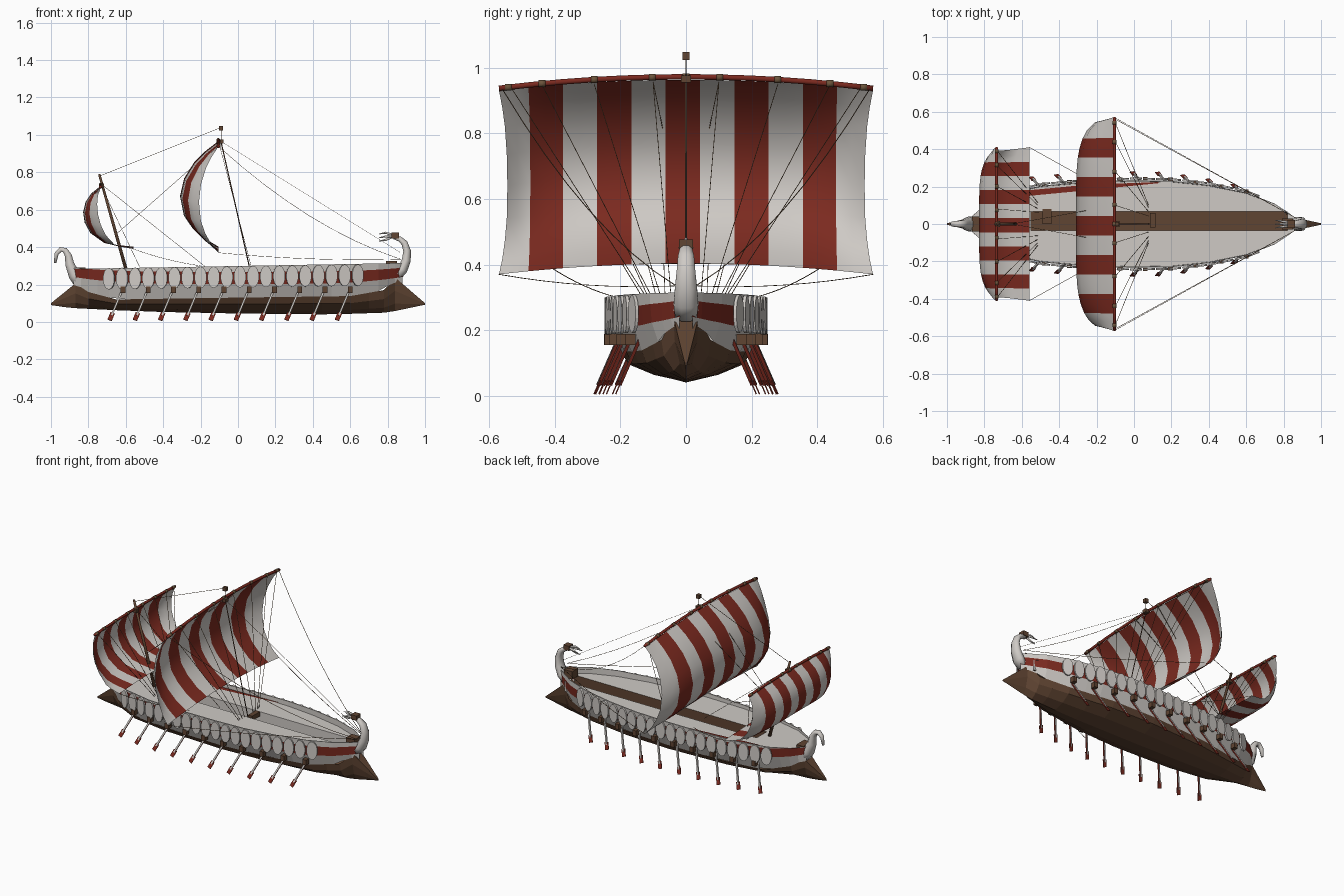
import bpy, bmesh, math
from mathutils import Vector, Matrix

cube = bpy.data.objects.get("Cube")
if cube:
    bpy.data.objects.remove(cube)


def material(name, rgb):
    m = bpy.data.materials.new(name)
    m.use_nodes = True
    m.diffuse_color = (*rgb, 1)
    m.node_tree.nodes["Principled BSDF"].inputs["Base Color"].default_value = (*rgb, 1)
    return m


white = material("chalk white", (0.62, 0.59, 0.56))
red = material("brick red", (0.2, 0.023, 0.014))
brown = material("dark wood", (0.115, 0.058, 0.032))
rope = material("rope brown", (0.15, 0.09, 0.045))


def finish(name, bm, mats, smooth=False):
    bmesh.ops.recalc_face_normals(bm, faces=bm.faces)
    me = bpy.data.meshes.new(name)
    bm.to_mesh(me)
    bm.free()
    for m in mats:
        me.materials.append(m)
    for p in me.polygons:
        p.use_smooth = smooth
    ob = bpy.data.objects.new(name, me)
    bpy.context.collection.objects.link(ob)
    return ob


def sheet(bm, rows, mat_of=lambda col: 0):
    """Skin a grid of points, colouring by column."""
    grid = [[bm.verts.new(p) for p in r] for r in rows]
    for a, b in zip(grid, grid[1:]):
        for c in range(len(a) - 1):
            bm.faces.new((a[c], a[c + 1], b[c + 1], b[c])).material_index = mat_of(c)
    return grid


def tube(name, pts, radii, mat, sides=6, flat=1.0, smooth=True):
    """Sweep a round section along points; flat scales the sideways axis."""
    pts = [Vector(p) for p in pts]
    if not isinstance(radii, (list, tuple)):
        radii = [radii] * len(pts)
    bm = bmesh.new()
    rows = []
    for i, p in enumerate(pts):
        t = (pts[min(i + 1, len(pts) - 1)] - pts[max(i - 1, 0)]).normalized()
        ref = Vector((1, 0, 0)) if abs(t.y) > 0.9 else Vector((0, 1, 0))
        u = (ref - t * ref.dot(t)).normalized()
        v = t.cross(u)
        ring = [2 * math.pi * (k + .5) / sides for k in range(sides)]
        rows.append([bm.verts.new(p + radii[i] * (flat * math.cos(a) * u + math.sin(a) * v)) for a in ring])
    for a, b in zip(rows, rows[1:]):
        for k in range(sides):
            j = (k + 1) % sides
            bm.faces.new((a[k], a[j], b[j], b[k]))
    bm.faces.new(rows[0])
    bm.faces.new(rows[-1])
    return finish(name, bm, [mat], smooth)


def box(name, centre, size, mat, rot=Matrix.Identity(4)):
    bm = bmesh.new()
    bmesh.ops.create_cube(bm, size=1, matrix=Matrix.Translation(centre) @ rot @ Matrix.Diagonal((*size, 1)))
    return finish(name, bm, [mat])


def line(name, a, b, r=0.0014, sag=0.0):
    a, b = Vector(a), Vector(b)
    n = 8 if sag else 1
    pts = [a.lerp(b, i / n) - Vector((0, 0, 4 * sag * i / n * (1 - i / n))) for i in range(n + 1)]
    return tube(name, pts, r, rope, 4)


def lerp(table, x):
    for (x0, a), (x1, b) in zip(table, table[1:]):
        if x <= x1:
            return a + (b - a) * max(0, (x - x0) / (x1 - x0))
    return table[-1][1]


# Hull lines along the length
beam = [(-.88, .03), (-.8, .10), (-.69, .16), (-.5, .205), (-.25, .228), (0, .235), (.2, .232),
        (.4, .21), (.6, .168), (.75, .11), (.84, .05), (.88, .02)]
water_w = [(-1, .004), (-.87, .035), (-.8, .075), (-.65, .135), (-.4, .175), (0, .195), (.3, .182),
           (.6, .135), (.78, .075), (.84, .038), (1, .004)]
water_z = [(-1, .1), (-.87, .205), (-.8, .16), (-.65, .12), (0, .13), (.6, .138), (.78, .17), (.84, .238), (1, .1)]
keel_z = [(-1, .09), (-.9, .075), (-.5, .055), (0, .045), (.5, .04), (.8, .05), (1, .092)]

# Lower hull with pointed ends
bm = bmesh.new()
rows = []
for x in [-1, -.93, -.87, -.8, -.65, -.4, -.2, 0, .3, .45, .6, .7, .78, .84, .92, 1]:
    w, zt, zb = lerp(water_w, x), lerp(water_z, x), lerp(keel_z, x)
    half = [(w, zt), (w * .9, zb + .6 * (zt - zb)), (w * .5, zb + .22 * (zt - zb))]
    rows.append([(x, y, z) for y, z in half] + [(x, 0, zb)] + [(x, -y, z) for y, z in reversed(half)])
grid = sheet(bm, rows)
bm.faces.new(grid[0])
bm.faces.new(grid[-1])
for a, b in zip(grid, grid[1:]):
    if abs(a[0].co.x + b[0].co.x) > 1.7:
        bm.faces.new((a[0], b[0], b[-1], a[-1]))
finish("lower_hull", bm, [brown])

# Upper hull: white strake, red band swept up at both ends, white rail and lining
for side, s in (("left", 1), ("right", -1)):
    bm = bmesh.new()
    rows, lining = [], []
    for x in [-.88, -.84, -.8, -.75, -.69, -.6, -.5, -.25, 0, .2, .4, .5, .6, .68, .75, .8, .84, .88]:
        w, wz = lerp(beam, x), lerp(water_z, x)
        sweep = (x / .88) ** 4
        rail = .299 + .018 * x
        rows.append([(x, s * min(w, lerp(water_w, x)), min(wz, .21)), (x, s * w * .95, .203 + .038 * sweep),
                     (x, s * w * .99, .268 + .022 * sweep), (x, s * w, rail)])
        lining.append([(x, s * w, rail), (x, s * w * .97, rail), (x, s * w * .965, .26)])
    sheet(bm, rows, lambda c: 1 if c == 1 else 0)
    finish(side + "_upper_hull", bm, [white, red])
    bm = bmesh.new()
    sheet(bm, lining)
    finish(side + "_bulwark_lining", bm, [white])

# Deck with a sunken wooden gangway, slightly off centre
deck_z, well_z, well_r, well_l, aft, fore = .272, .205, -.035, .066, -.55, .82
bm = bmesh.new()
middle = [aft] + [x for x, w in beam if aft < x < fore] + [fore]
for s, edge in ((1, well_l), (-1, well_r)):
    sheet(bm, [[(x, s * max(lerp(beam, x) * .968, abs(edge)), deck_z), (x, edge, deck_z)] for x in middle])
for end in ([x for x, w in beam if x < aft] + [aft], [fore] + [x for x, w in beam if x > fore]):
    sheet(bm, [[(x, s * lerp(beam, x) * .968, deck_z) for s in (1, -1)] for x in end])
finish("deck", bm, [white])
bm = bmesh.new()
sheet(bm, [[(x, well_l, deck_z), (x, well_l, well_z), (x, well_r, well_z), (x, well_r, deck_z)] for x in (aft, fore)],
      lambda c: 1 if c == 0 else 0)
finish("gangway", bm, [brown, white])
box("aft_mast_step", (-.465, .04, .262), (.05, .08, .03), brown)
box("main_mast_step", (.1, .02, .262), (.03, .08, .03), brown)
box("bow_platform", (.82, 0, .3), (.06, .06, .05), brown)
box("stern_platform", (-.84, 0, .28), (.05, .08, .02), brown)
bm = bmesh.new()
sheet(bm, [[(-.62, .145, .277), (-.62, .175, .277)], [(-.25, .18, .277), (-.25, .21, .277)],
           [(.13, .218, .277), (.13, .224, .277)]])
finish("side_deck_stripe", bm, [red])

# Stem and stern ornaments
tube("bow_neck", [(.85, 0, .24), (.88, 0, .28), (.9, 0, .33), (.904, 0, .38), (.89, 0, .422), (.865, 0, .443), (.835, 0, .453)],
     [.025, .029, .026, .022, .019, .015, .012], white, 8, 1.4)
box("bow_head", (.84, 0, .462), (.04, .042, .03), brown)
for y, z in ((0, .475), (.015, .455), (-.015, .455), (0, .437)):
    tube("bow_prong", [(.835, y / 2, .46), (.79, y, z + .002), (.755, y * 1.4, z - .005)], [.008, .006, .002], white, 5)
tube("stern_neck", [(-.84, 0, .2), (-.875, 0, .25), (-.9, 0, .31), (-.907, 0, .355), (-.925, 0, .383), (-.948, 0, .388),
                    (-.97, 0, .365), (-.978, 0, .315)], [.035, .034, .026, .02, .016, .014, .012, .007], white, 8, 1.25)

# Shields, oar ports and oars on both sides
for s in (1, -1):
    for i in range(20):
        x = -.69 + i * .07
        y = lerp(beam, x) + .008
        slope = (lerp(beam, x + .03) - lerp(beam, x - .03)) / .06
        bm = bmesh.new()
        place = (Matrix.Translation((x, s * y, .231 + .001 * i)) @ Matrix.Rotation(s * math.atan(slope), 4, 'Z')
                 @ Matrix.Rotation(math.pi / 2, 4, 'X') @ Matrix.Diagonal((.033, .058, 1, 1)))
        bmesh.ops.create_cone(bm, cap_ends=True, segments=14, radius1=1, radius2=1, depth=.01, matrix=place)
        finish("shield", bm, [white])
    for i in range(10):
        x = -.615 + i * .135
        w = lerp(beam, x)
        box("oar_port", (x, s * (w + .001), .172), (.026, .03, .034), brown)
        a, b = Vector((x, s * (w - .03), .18)), Vector((x - .072, s * (w + .045), .008))
        shaft = tube("oar_shaft", [a, a.lerp(b, .85)], .007, white, 4, smooth=False)
        # the forward face of each shaft is painted red
        shaft.data.materials.append(red)
        for p in shaft.data.polygons:
            p.material_index = int(p.normal.x > .75)
        d = (b - a).normalized()
        u = (Vector((1, 0, 0)) - d * d.x).normalized()
        rot = Matrix((u, d.cross(u), d)).transposed().to_4x4()
        box("oar_blade", a.lerp(b, .88), (.024, .004, .046), red, rot)


def sail(name, half, profile, lift):
    """Billowing striped sail; profile runs from yard to foot as (x, z)."""
    bm = bmesh.new()
    rows = []
    n = len(profile) - 1
    # stripe edges with a midpoint in each stripe; the outer stripes run to the leeches
    across = [-1, -.92] + [-.842 + .0917 * k for k in range(19)] + [.9, 1]
    for i, (x, z) in enumerate(profile):
        t = i / n
        chord = profile[0][0] + (profile[-1][0] - profile[0][0]) * t
        row = []
        for v in across:
            y = v * half * (1 - .045 * math.sin(math.pi * t) * abs(v) ** 8)
            row.append((chord + (x - chord) * (1 - .5 * abs(v) ** 5), y, z + lift * (1 - v * v)))
        rows.append(row)
    sheet(bm, rows, lambda c: (c // 2) % 2)
    finish(name, bm, [white, red], True)


sail("main_sail", .57, [(-.11, .93), (-.175, .88), (-.235, .82), (-.288, .735), (-.31, .64), (-.29, .54),
                        (-.245, .475), (-.18, .415), (-.105, .37)], .033)
sail("aft_sail", .41, [(-.735, .715), (-.785, .675), (-.815, .63), (-.828, .575), (-.82, .52), (-.79, .465),
                       (-.72, .415), (-.65, .4), (-.56, .39)], .012)


# Yards with lashings, masts and mastheads
def yard(name, x, half, z, rise, r):
    steps = [i / 6 - 1 for i in range(13)]
    tube(name, [(x, v * half, z + rise * (1 - v * v)) for v in steps], r, red, 8)
    for v in (-.95, -.77, -.49, -.18, 0, .18, .49, .77, .95):
        c = Vector((x, v * half, z + rise * (1 - v * v)))
        tube("yard_lashing", [c - Vector((0, .01, 0)), c + Vector((0, .01, 0))], r * 1.25, rope, 8)


yard("main_yard", -.105, .57, .937, .035, .009)
yard("aft_yard", -.735, .41, .722, .012, .008)
tube("main_mast", [(.08, 0, .21), (-.09, 0, .96)], .003, brown, 6)
line("masthead_line", (-.09, 0, .95), (-.09, 0, 1.03))
box("main_masthead", (-.09, 0, 1.036), (.022, .022, .024), brown)
box("main_yard_block", (-.09, 0, .965), (.026, .03, .022), brown)
tube("aft_mast", [(-.59, 0, .25), (-.742, 0, .79)], [.01, .007], brown, 8)
box("aft_yard_block", (-.728, 0, .728), (.025, .03, .022), brown)

# Rigging
line("mast_stay", (-.09, 0, 1.04), (-.74, 0, .78))
line("aft_stay", (-.735, 0, .74), (-.13, 0, .26))
line("fore_stay", (-.09, 0, .965), (.87, 0, .37), r=.001)
for s in (1, -1):
    line("yard_brace", (-.1, s * .56, .935), (.87, s * .03, .335), sag=.07)
    line("sail_sheet", (-.105, s * .57, .37), (.87, s * .03, .335), sag=.015)
    line("back_brace", (-.1, s * .1, .955), (-.65, 0, .47))
    for v in (.1, .28, .44, .54):
        line("main_shroud", (-.1, s * v, .95), (.08, s * (.03 + v * .12), .26))
    for v in (.08, .2, .31, .39):
        line("aft_shroud", (-.73, s * v, .725), (-.51, s * (.05 + v * .15), .26))
    line("aft_sheet", (-.56, s * .41, .39), (-.2, s * .21, .3), sag=.01)
